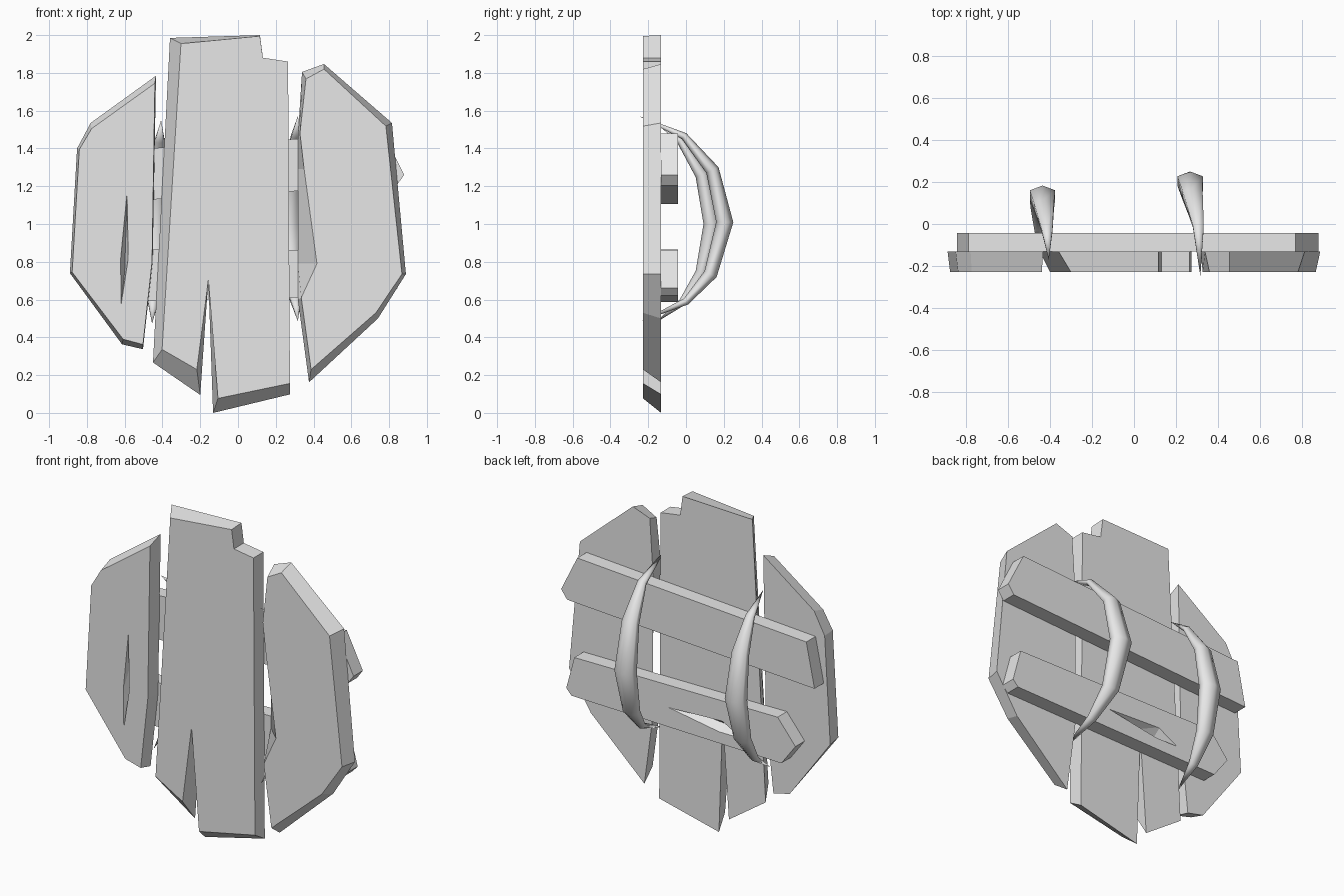
import bpy
import bmesh
from math import cos, sin, pi
from mathutils import Vector

cube = bpy.data.objects.get("Cube")
if cube:
    bpy.data.objects.remove(cube, do_unlink=True)

# One plain grey for the whole shield
grey = bpy.data.materials.new("plain_grey")
grey.use_nodes = True
grey.diffuse_color = (0.8, 0.8, 0.8, 1)
grey.node_tree.nodes["Principled BSDF"].inputs["Base Color"].default_value = (0.8, 0.8, 0.8, 1)

FRONT, JOIN, BACK = -0.228, -0.132, -0.042


def finish(name, bm, smooth=False):
    """Turn a bmesh into a named object with clean normals."""
    bmesh.ops.recalc_face_normals(bm, faces=bm.faces)
    mesh = bpy.data.meshes.new(name)
    for face in bm.faces:
        face.smooth = smooth
    bm.to_mesh(mesh)
    bm.free()
    mesh.materials.append(grey)
    obj = bpy.data.objects.new(name, mesh)
    bpy.context.collection.objects.link(obj)
    return obj


def bridge(bm, ring_a, ring_b):
    """Join two matching closed rings with quads."""
    count = len(ring_a)
    for i in range(count):
        j = (i + 1) % count
        bm.faces.new((ring_a[i], ring_a[j], ring_b[j], ring_b[i]))


def board(name, front, back, y_front, y_back):
    """Board between two matching outlines in x and z."""
    bm = bmesh.new()
    rings = [[bm.verts.new((x, y, z)) for x, z in outline]
             for outline, y in ((front, y_front), (back, y_back))]
    for ring in rings:
        bm.faces.new(ring)
    bridge(bm, *rings)
    return finish(name, bm)


def gouge(target, outline, y_out, bottom, y_deep):
    """Cut a splintered groove with a tapered wedge."""
    bm = bmesh.new()
    for points, y in ((outline, y_out), (bottom, y_deep)):
        for x, z in points:
            bm.verts.new((x, y, z))
    bmesh.ops.convex_hull(bm, input=bm.verts)
    cutter = finish("groove_cutter", bm)
    cutter.hide_render = True
    cut = target.modifiers.new("groove", "BOOLEAN")
    cut.operation = "DIFFERENCE"
    cut.solver = "EXACT"
    cut.object = cutter
    bpy.context.view_layer.objects.active = target
    bpy.ops.object.modifier_apply(modifier=cut.name)
    bpy.data.objects.remove(cutter, do_unlink=True)


def strap(name, path, sides=6):
    """Curved strap, pointed at both ends; path holds x, y, z, size."""
    bm = bmesh.new()
    centres = [Vector(p[:3]) for p in path]
    tips = [bm.verts.new(centres[0]), bm.verts.new(centres[-1])]
    side = Vector((1, 0, 0))
    rings = []
    for i in range(1, len(path) - 1):
        along = centres[i + 1] - centres[i - 1]
        out = along.cross(side).normalized()
        if out.y < 0:
            out.negate()
        size = path[i][3]
        ring = []
        for k in range(sides):
            a = 2 * pi * k / sides
            offset = out * cos(a) * 0.65 + side * sin(a)
            ring.append(bm.verts.new(centres[i] + offset * size))
        rings.append(ring)
    for lower, upper in zip(rings, rings[1:]):
        bridge(bm, lower, upper)
    for tip, ring in ((tips[0], rings[0]), (tips[1], rings[-1])):
        for k in range(sides):
            bm.faces.new((tip, ring[k], ring[(k + 1) % sides]))
    return finish(name, bm, smooth=True)


# Right plank (at -x), with a long groove
right_plank = board(
    "right_plank",
    [(-.44, 1.745), (-.775, 1.505), (-.84, 1.395), (-.878, .745),
     (-.608, .39), (-.503, .362), (-.455, .8)],
    [(-.434, 1.785), (-.78, 1.535), (-.852, 1.4), (-.89, .74),
     (-.614, .363), (-.503, .337), (-.452, .8)],
    FRONT, JOIN)
gouge(right_plank,
      [(-.587, 1.18), (-.624, .8), (-.62, .56), (-.58, .82)], FRONT - .005,
      [(-.592, 1), (-.6, .75)], FRONT + .05)

# Middle plank, stepped at the top and split at the bottom
board(
    "middle_plank",
    [(-.302, 1.955), (.116, 1.995), (.132, 1.88), (.265, 1.86), (.275, .156),
     (-.106, .077), (-.157, .705), (-.218, .23), (-.402, .336)],
    [(-.36, 1.985), (.116, 2), (.132, 1.88), (.265, 1.86), (.275, .098),
     (-.132, 0), (-.157, .705), (-.2, .095), (-.45, .267)],
    FRONT, JOIN)

# Left plank (at +x), with a chipped inner edge
board(
    "left_plank",
    [(.36, 1.768), (.455, 1.82), (.783, 1.518), (.868, .735), (.73, .53),
     (.387, .23), (.335, .61), (.418, .79), (.35, 1.29), (.328, 1.48)],
    [(.339, 1.805), (.455, 1.847), (.815, 1.535), (.889, .735), (.741, .5),
     (.376, .162), (.317, .6), (.317, .79), (.317, 1.29), (.318, 1.48)],
    FRONT, JOIN)

# Two battens across the back
upper = [(.77, 1.48), (.88, 1.26), (.84, 1.205), (-.846, 1.107), (-.79, 1.38)]
lower = [(.79, .862), (.845, .66), (.81, .622), (-.62, .588), (-.716, .716), (-.595, .865)]
board("upper_batten", upper, upper, JOIN, BACK)
lower_batten = board("lower_batten", lower, lower, JOIN, BACK)
gouge(lower_batten,
      [(.17, .727), (-.22, .742), (-.36, .665), (-.2, .665)], BACK + .005,
      [(-.1, .71), (-.22, .7)], BACK - .05)

# Two arched straps whose tips pass through the gaps
strap("left_strap", [
    (.317, -.25, 1.572, 0), (.307, -.01, 1.465, .03), (.28, .14, 1.285, .055),
    (.268, .205, 1.01, .07), (.28, .13, .735, .055), (.305, 0, .59, .03),
    (.317, -.235, .485, 0)])
strap("right_strap", [
    (-.407, -.17, 1.55, 0), (-.415, -.03, 1.44, .03), (-.43, .085, 1.26, .055),
    (-.437, .138, 1, .07), (-.445, .085, .74, .055), (-.45, -.02, .585, .03),
    (-.455, -.17, .472, 0)])
